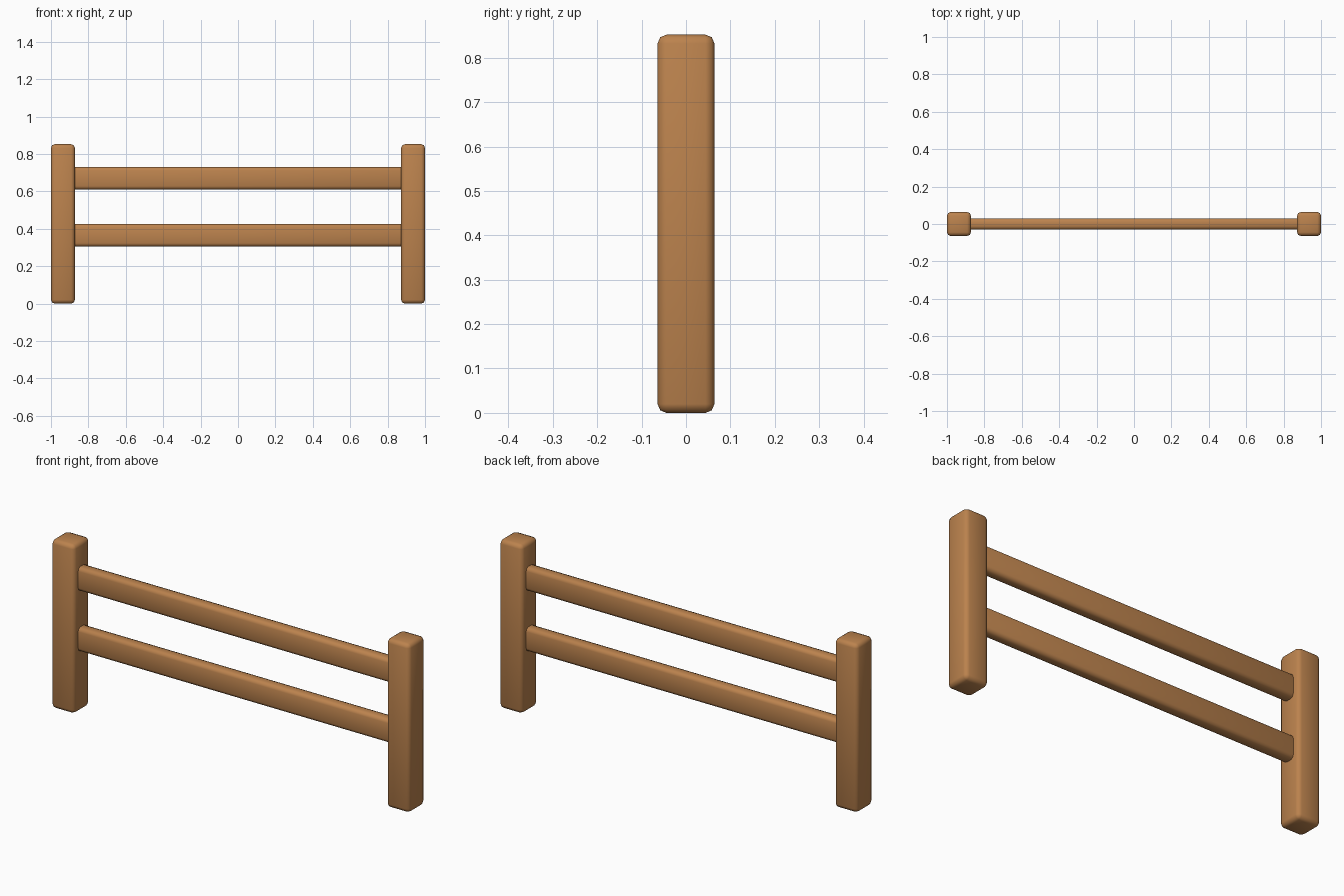
import bpy

if "Cube" in bpy.data.objects:
    bpy.data.objects.remove(bpy.data.objects["Cube"])

wood = bpy.data.materials.new("warm_wood")
wood.diffuse_color = (0.50, 0.225, 0.075, 1)
wood.use_nodes = True
wood.node_tree.nodes["Principled BSDF"].inputs["Base Color"].default_value = wood.diffuse_color


def beam(name, size, centre, bevel):
    """Rounded wooden beam."""
    bpy.ops.mesh.primitive_cube_add(size=1, location=centre)
    ob = bpy.context.object
    ob.name = name
    ob.scale = size
    bpy.ops.object.transform_apply(location=False, rotation=False, scale=True)
    mod = ob.modifiers.new("rounded_edges", 'BEVEL')
    mod.width = bevel
    mod.segments = 2
    mod.limit_method = 'ANGLE'
    bpy.ops.object.modifier_apply(modifier=mod.name)
    ob.data.materials.append(wood)
    bpy.ops.object.shade_smooth_by_angle(angle=0.9)
    return ob


# Upright posts
for side, x in (("left", -0.936), ("right", 0.936)):
    beam(side + "_post", (0.128, 0.128, 0.852), (x, 0, 0.426), 0.02)

# Horizontal rails, ends tucked into the posts
for level, z in (("lower", 0.365), ("upper", 0.67)):
    beam(level + "_rail", (1.84, 0.06, 0.12), (0, 0, z), 0.018)
